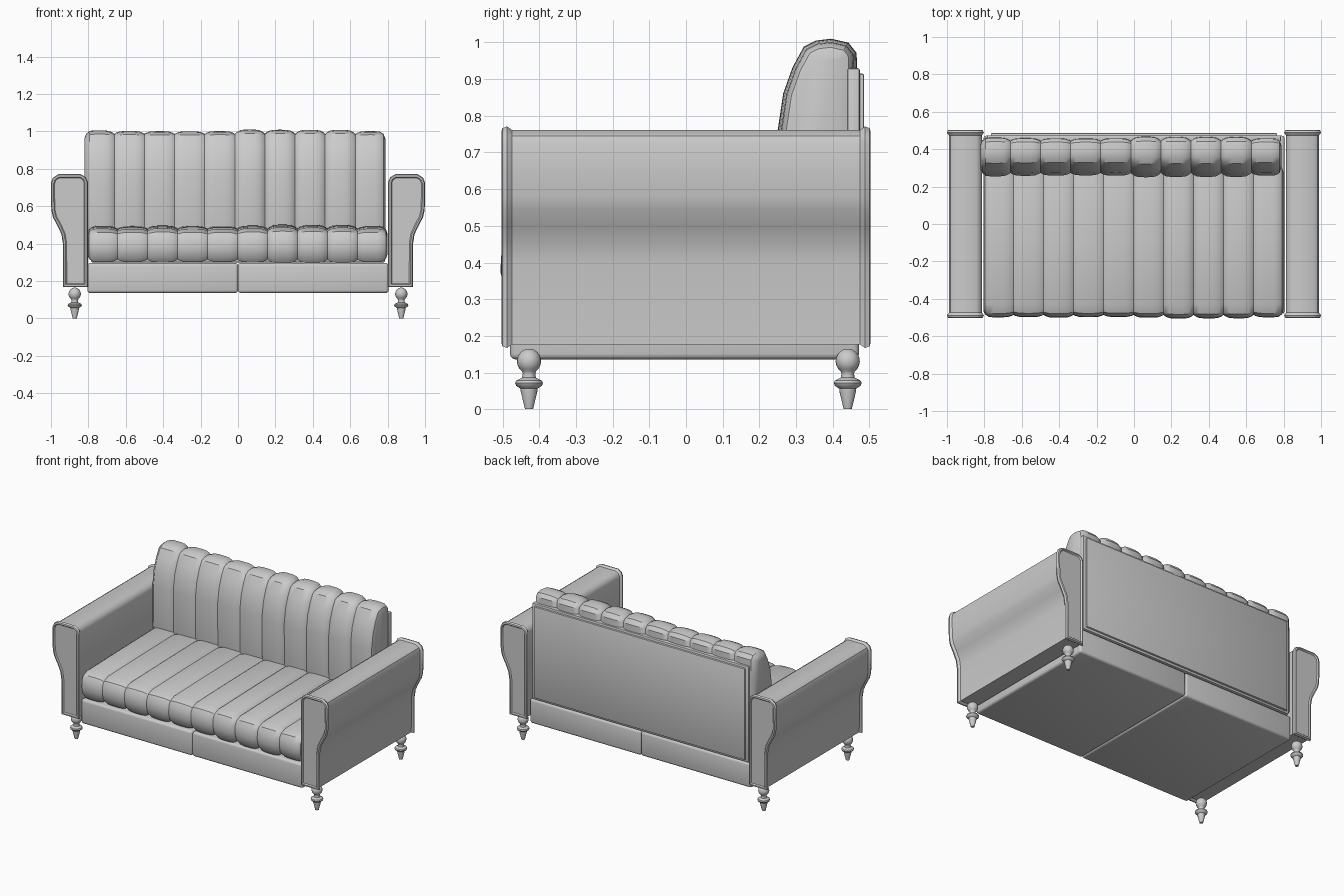
import bpy, bmesh, math, random
from mathutils import Vector

if "Cube" in bpy.data.objects:
    bpy.data.objects.remove(bpy.data.objects["Cube"])

random.seed(4)


def finish(name, bm, angle=35):
    bmesh.ops.recalc_face_normals(bm, faces=bm.faces)
    me = bpy.data.meshes.new(name)
    bm.to_mesh(me)
    bm.free()
    ob = bpy.data.objects.new(name, me)
    bpy.context.collection.objects.link(ob)
    bpy.ops.object.select_all(action='DESELECT')
    ob.select_set(True)
    bpy.context.view_layer.objects.active = ob
    bpy.ops.object.shade_smooth_by_angle(angle=math.radians(angle))
    return ob


def offset(profile, d):
    """Push a closed 2D profile outward by d (inward if negative)."""
    p = [Vector(q) for q in profile]
    n = len(p)
    area = sum(p[i - 1].x * p[i].y - p[i].x * p[i - 1].y for i in range(n))
    s = 1 if area > 0 else -1
    out = []
    for i in range(n):
        a = (p[i] - p[i - 1]).normalized()
        b = (p[(i + 1) % n] - p[i]).normalized()
        na, nb = Vector((a.y, -a.x)) * s, Vector((b.y, -b.x)) * s
        m = (na + nb).normalized()
        out.append(p[i] + m * d / max(m.dot(na), 0.5))
    return out


def loft(name, rings, angle=35):
    bm = bmesh.new()
    vs = [[bm.verts.new(c) for c in r] for r in rings]
    n = len(vs[0])
    for r0, r1 in zip(vs, vs[1:]):
        for i in range(n):
            j = (i + 1) % n
            bm.faces.new((r0[i], r0[j], r1[j], r1[i]))
    bm.faces.new(vs[0])
    bm.faces.new(vs[-1])
    return finish(name, bm, angle)


def channel_cushion(name, profile, x0, x1, count=10, depth=0.016, wobble=0.005):
    """Cushion of puffed vertical channels with pinched seams."""
    w = (x1 - x0) / count
    rings = []
    for c in range(count):
        puff = random.uniform(-wobble, wobble)
        for t in (0, 0.06, 0.18, 0.34, 0.5, 0.66, 0.82, 0.94):
            f = 1 - abs(2 * t - 1) ** 4
            rings.append((x0 + (c + t) * w, -depth * (1 - f) + puff * f))
    rings.append((x1, -0.045))
    # rounder outer ends
    rings[0] = (x0, -0.045)
    rings[1] = (rings[1][0], -0.018)
    rings[-2] = (rings[-2][0], -0.018)
    loft(name, [[(x, *q) for q in offset(profile, d)] for x, d in rings], 32)


def box(name, x0, x1, y0, y1, z0, z1, bevel, segments=3):
    bm = bmesh.new()
    bmesh.ops.create_cube(bm, size=1)
    for v in bm.verts:
        v.co = ((x0 + x1) / 2 + v.co.x * (x1 - x0),
                (y0 + y1) / 2 + v.co.y * (y1 - y0),
                (z0 + z1) / 2 + v.co.z * (z1 - z0))
    bmesh.ops.bevel(bm, geom=bm.edges[:], offset=bevel, segments=segments,
                    profile=0.5, affect='EDGES')
    return finish(name, bm)


# Rolled arms with a piped rim at both ends
arm = [(0.803, 0.167), (0.935, 0.167), (0.936, 0.40), (0.944, 0.45),
       (0.965, 0.495), (0.989, 0.54), (0.998, 0.58), (1.0, 0.65), (1.0, 0.725),
       (0.99, 0.752), (0.962, 0.771), (0.84, 0.771), (0.814, 0.755), (0.803, 0.73)]
arm_rings = [(-0.496, -0.020), (-0.503, -0.014), (-0.501, -0.005), (-0.488, 0),
             (-0.474, -0.010)]
arm_rings += [(-y, d) for y, d in reversed(arm_rings)]
for side, s in (("left", -1), ("right", 1)):
    loft(side + "_arm", [[(s * q.x, y, q.y) for q in offset(arm, d)]
                         for y, d in arm_rings])

# Base frame in two halves
box("base_left", -0.805, 0.0, -0.48, 0.472, 0.136, 0.296, 0.015)
box("base_right", 0.0, 0.805, -0.48, 0.472, 0.136, 0.296, 0.015)

# Seat cushion
seat = [(-0.465, 0.299), (-0.49, 0.325), (-0.502, 0.375), (-0.499, 0.43),
        (-0.48, 0.463), (-0.43, 0.483), (-0.1, 0.491), (0.25, 0.497),
        (0.32, 0.48), (0.32, 0.299)]
channel_cushion("seat_cushion", seat, -0.805, 0.80)

# Back cushion
back = [(0.28, 0.32), (0.257, 0.50), (0.255, 0.76), (0.27, 0.86), (0.295, 0.93),
        (0.325, 0.985), (0.355, 1.0), (0.395, 1.005), (0.44, 0.995),
        (0.46, 0.97), (0.465, 0.85), (0.465, 0.32)]
channel_cushion("back_cushion", back, -0.822, 0.788, depth=0.018, wobble=0.006)

# Back panel: stepped board behind the cushion
box("back_board", -0.785, 0.785, 0.44, 0.474, 0.30, 0.93, 0.006, 2)
box("back_panel", -0.765, 0.765, 0.46, 0.486, 0.315, 0.915, 0.006, 2)

# Turned legs
leg = [(0.011, 0), (0.023, 0.05), (0.023, 0.056), (0.035, 0.064), (0.038, 0.071),
       (0.035, 0.078), (0.019, 0.086), (0.017, 0.097)]
leg += [(0.033 * math.sin(a), 0.131 - 0.034 * math.cos(a))
        for a in [math.radians(k) for k in range(36, 176, 17)]]
for fb, y in (("front", -0.428), ("back", 0.441)):
    for side, s in (("left", -1), ("right", 1)):
        rings = [[(s * 0.873 + r * math.cos(k * math.tau / 20),
                   y + r * math.sin(k * math.tau / 20), z) for k in range(20)]
                 for r, z in leg]
        loft(f"{fb}_{side}_leg", rings, 40)
